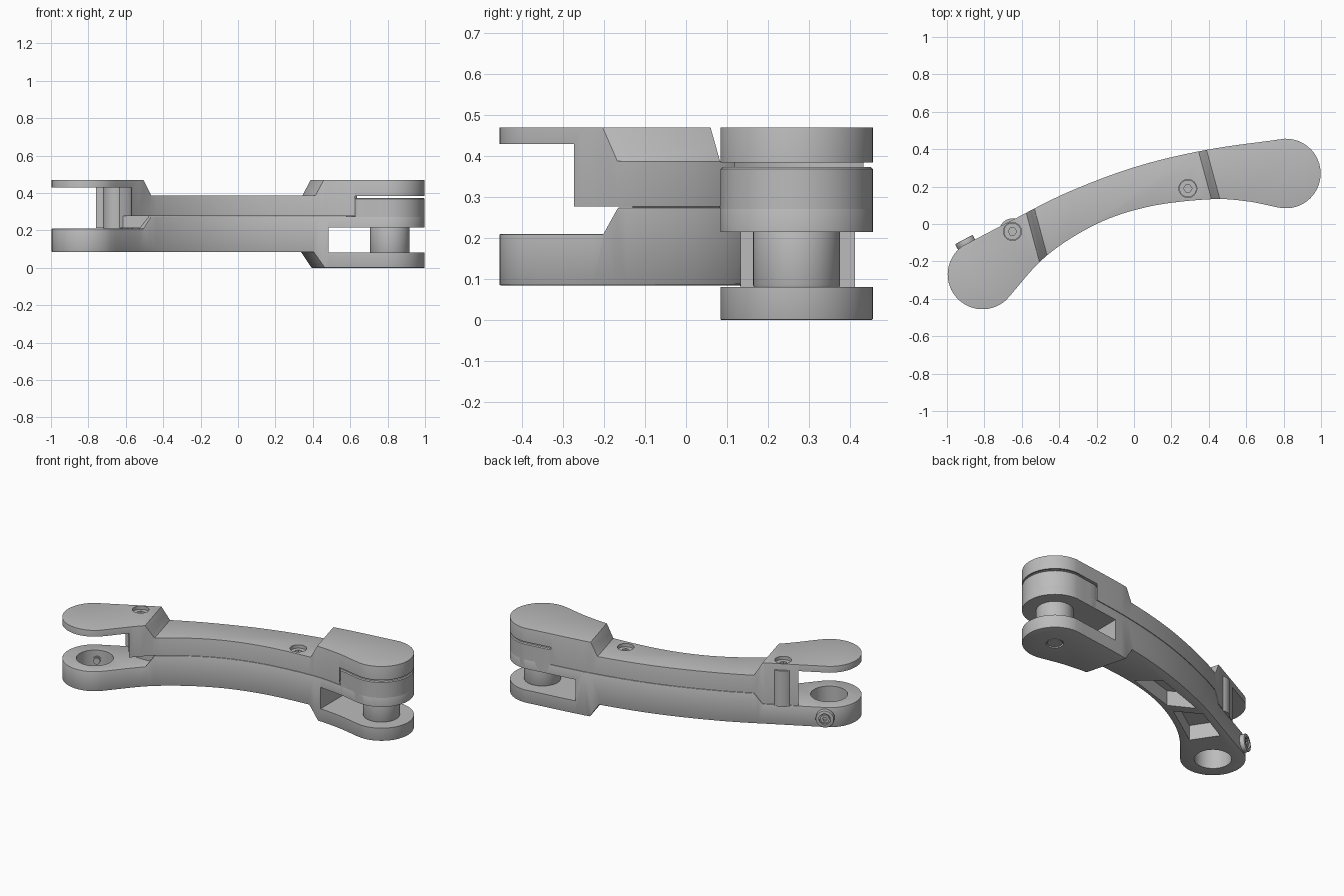
import bpy, bmesh, math
from mathutils import Vector

if "Cube" in bpy.data.objects:
    bpy.data.objects.remove(bpy.data.objects["Cube"])

grey = bpy.data.materials.new("matte_grey")
grey.diffuse_color = (0.5, 0.5, 0.5, 1)
grey.use_nodes = True
grey.node_tree.nodes["Principled BSDF"].inputs["Base Color"].default_value = grey.diffuse_color
L, R = (-0.81, -0.27), (0.812, 0.27)      # pivot centres
SHEAR = -0.27                             # slant of the steps in plan


def loft(name, bottom, top):
    """Solid between two matching point loops."""
    bm = bmesh.new()
    a = [bm.verts.new(p) for p in bottom]
    b = [bm.verts.new(p) for p in top]
    n = len(a)
    bm.faces.new(a[::-1])
    bm.faces.new(b)
    for i in range(n):
        bm.faces.new((a[i], a[(i + 1) % n], b[(i + 1) % n], b[i]))
    bmesh.ops.recalc_face_normals(bm, faces=bm.faces)
    me = bpy.data.meshes.new(name)
    bm.to_mesh(me)
    bm.free()
    me.materials.append(grey)
    ob = bpy.data.objects.new(name, me)
    bpy.context.collection.objects.link(ob)
    return ob


def prism(name, pts, z0, z1):
    return loft(name, [(x, y, z0) for x, y in pts], [(x, y, z1) for x, y in pts])


def profile(name, pts):
    """Side profile (x, z) swept along the slanted y direction."""
    return loft(name, *[[(x + SHEAR * y, y, z) for x, z in pts] for y in (-0.9, 0.9)])


def cyl(name, c, r, z0, z1, n=64):
    return prism(name, [(c[0] + r * math.cos(2 * math.pi * i / n),
                         c[1] + r * math.sin(2 * math.pi * i / n)) for i in range(n)], z0, z1)


def box(name, x0, x1, y0, y1, z0, z1):
    return prism(name, [(x0, y0), (x1, y0), (x1, y1), (x0, y1)], z0, z1)


def apply(ob, mod):
    bpy.context.view_layer.objects.active = ob
    bpy.ops.object.modifier_apply(modifier=mod.name)


def boolean(ob, op, *cutters):
    for c in cutters:
        m = ob.modifiers.new("bool", 'BOOLEAN')
        m.operation, m.object, m.solver = op, c, 'EXACT'
        apply(ob, m)
        bpy.data.objects.remove(c)


def bevel(ob, w, seg=3):
    m = ob.modifiers.new("bevel", 'BEVEL')
    m.width, m.segments, m.limit_method, m.angle_limit = w, seg, 'ANGLE', math.radians(30)
    apply(ob, m)


def curve(pts, steps=8):
    """Catmull-Rom through the points, last point left out."""
    p = [Vector(q) for q in pts]
    p = [2 * p[0] - p[1]] + p + [2 * p[-1] - p[-2]]
    out = []
    for i in range(1, len(p) - 2):
        a, b, c, d = p[i - 1:i + 3]
        for k in range(steps):
            t = k / steps
            out.append(tuple(0.5 * (2 * b + (c - a) * t + (2 * a - 5 * b + 4 * c - d) * t * t
                                    + (3 * b - a - 3 * c + d) * t ** 3)))
    return out


def arc(c, r, a0, a1, n=28):
    return [(c[0] + r * math.cos(math.radians(a0 + (a1 - a0) * i / n)),
             c[1] + r * math.sin(math.radians(a0 + (a1 - a0) * i / n))) for i in range(n)]


# Curved arm outline, anticlockwise
left_cap, right_cap = arc(L, 0.186, 125, 313), arc(R, 0.186, -101, 92)
front_edge = curve([(-0.683, -0.406), (-0.47, -0.172), (-0.2, 0.0), (0.08, 0.093),
                    (0.4, 0.132), (0.6, 0.122), (0.777, 0.087)])
back_edge = curve([(0.806, 0.456), (0.38, 0.395), (0.0, 0.303), (-0.36, 0.167),
                   (-0.66, 0.016), (-0.917, -0.118)])
outline = left_cap + front_edge + right_cap + back_edge

# Upper cover: raised plates at both ends, concave ends around the pivots
cover = prism("upper_cover", outline, 0.1, 0.6)
boolean(cover, 'INTERSECT', profile("cut", [
    (-1.8, 0.05), (1.8, 0.05), (1.8, 0.47), (0.495, 0.47), (0.45, 0.388),
    (-0.51, 0.388), (-0.56, 0.47), (-1.8, 0.47)]))
bevel(cover, 0.014)
boolean(cover, 'DIFFERENCE',
        profile("cut", [(-1.9, 0), (1.9, 0), (1.9, 0.277), (-0.51, 0.277),
                        (-0.56, 0.212), (-1.9, 0.212)]),
        box("cut", -1.2, -0.45, -0.6, -0.13, 0, 0.2775),
        cyl("cut", L, 0.24, 0, 0.43),
        cyl("cut", R, 0.24, 0, 0.384),
        cyl("cut", R, 0.178, 0.3, 0.43))

# Cover screws in round recesses
screws = [((-0.65, -0.04), 0.47), ((0.288, 0.19), 0.388)]
boss = cyl("screw_boss", screws[0][0], 0.07, 0.205, 0.431)
for pos, z in screws:
    boolean(cover, 'DIFFERENCE', cyl("cut", pos, 0.048, z - 0.035, z + 0.1, 32))
    head = cyl("cover_screw", pos, 0.046, z - 0.05, z - 0.02, 32)
    boolean(head, 'DIFFERENCE', cyl("cut", pos, 0.022, z - 0.04, z + 0.1, 6))

# Lower body with stepped end, pocketed underside, socket and fork slot
body = prism("lower_body", outline, -0.2, 0.5)
boolean(body, 'INTERSECT', profile("cut", [
    (-1.8, 0.085), (0.44, 0.085), (0.5, 0.0), (1.8, 0.0), (1.8, 0.275),
    (-0.51, 0.275), (-0.56, 0.21), (-1.8, 0.21)]))
bevel(body, 0.005, 2)
boolean(body, 'DIFFERENCE',
        box("cut", 0.483, 1.3, -0.5, 0.9, 0.081, 0.215),
        cyl("cut", L, 0.106, -0.1, 0.5),
        cyl("cut", R, 0.05, -0.1, 0.02, 32),
        prism("cut", [(-0.57, -0.19), (-0.29, 0.0), (-0.44, 0.085), (-0.67, -0.04)], 0, 0.18),
        prism("cut", [(-0.22, 0.03), (0.1, 0.125), (-0.02, 0.23), (-0.37, 0.11)], 0, 0.18))
plug = cyl("pivot_plug", R, 0.043, 0.003, 0.03, 32)

# Upper knuckle on the fork end, with a shallow recess and hub
knuckle = prism("knuckle", outline, 0.2165, 0.374)
boolean(knuckle, 'INTERSECT', cyl("cut", R, 0.235, 0.1, 0.6))
bevel(knuckle, 0.012, 1)
boolean(knuckle, 'DIFFERENCE', cyl("cut", R, 0.14, 0.345, 0.5))
hub = cyl("pivot_hub", R, 0.1, 0.33, 0.365)
boolean(hub, 'DIFFERENCE', cyl("cut", R, 0.05, 0.345, 0.5))

# Pivot post in the fork
post = cyl("pivot_post", R, 0.106, 0.079, 0.23)
bevel(post, 0.006, 2)

# Set screw collar on the back of the socket end
axis = Vector((-0.47, 0.88, 0)).normalized()
collar = cyl("set_screw_collar", (0, 0), 0.053, -0.02, 0.022, 40)
bevel(collar, 0.005, 2)
boolean(collar, 'DIFFERENCE', cyl("cut", (0, 0), 0.034, 0.008, 0.1, 32))
set_screw = cyl("set_screw", (0, 0), 0.026, -0.09, 0.017, 32)
boolean(set_screw, 'DIFFERENCE', cyl("cut", (0, 0), 0.013, 0.004, 0.1, 6))
tip = cyl("set_screw_tip", (0, 0), 0.02, -0.1, -0.05, 24)
for ob in (collar, set_screw, tip):
    ob.rotation_euler = axis.to_track_quat('Z', 'Y').to_euler()
    ob.location = Vector((L[0], L[1], 0.147)) + axis * 0.19

# Smooth curved sides, crisp edges
bpy.ops.object.select_all(action='DESELECT')
for ob in bpy.context.scene.objects:
    ob.select_set(True)
bpy.context.view_layer.objects.active = body
bpy.ops.object.shade_smooth_by_angle(angle=math.radians(30))
